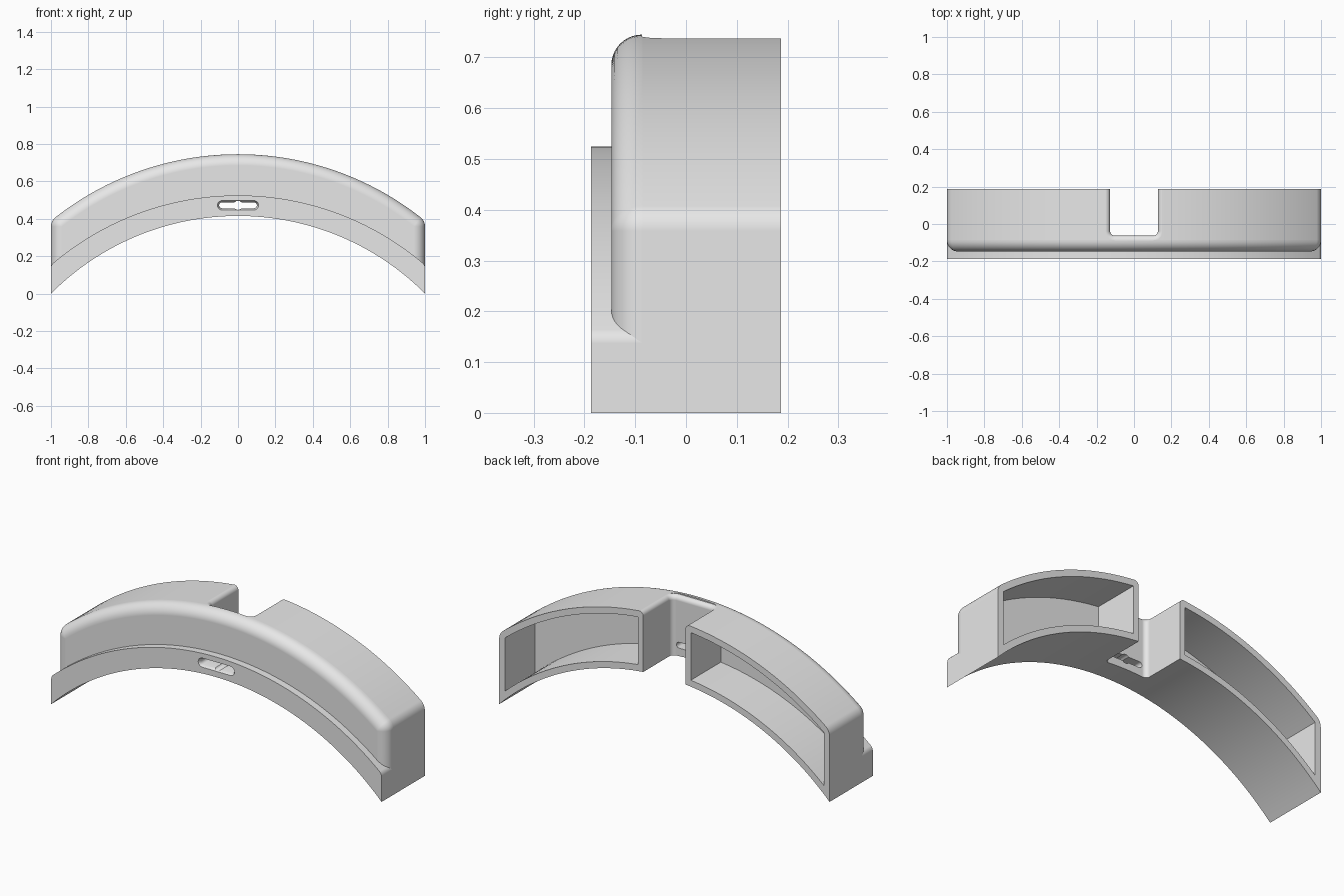
import bpy, bmesh
from math import sin, cos, pi, sqrt, atan2

if "Cube" in bpy.data.objects:
    bpy.data.objects.remove(bpy.data.objects["Cube"])

# Material
grey = bpy.data.materials.new("plain grey")
grey.use_nodes = True
grey.diffuse_color = (0.8, 0.8, 0.8, 1)
grey.node_tree.nodes["Principled BSDF"].inputs["Base Color"].default_value = (0.8, 0.8, 0.8, 1)

# Arcs as (centre height, radius)
UNDER = (-0.997, 1.412)
LIP_TOP = (-1.005, 1.53)
CROWN = (-0.835, 1.58)
ROUND = 0.06


def steps(a, b, n):
    return [a + (b - a) * i / n for i in range(n + 1)]


def arc_z(arc, x, grow=0):
    return arc[0] + sqrt((arc[1] + grow) ** 2 - x * x)


def loft(name, rings):
    """Skin a list of equal-length closed rings and cap both ends."""
    bm = bmesh.new()
    loops = [[bm.verts.new(p) for p in ring] for ring in rings]
    n = len(loops[0])
    for a, b in zip(loops, loops[1:]):
        for i in range(n):
            j = (i + 1) % n
            bm.faces.new((a[i], a[j], b[j], b[i]))
    bm.faces.new(loops[0][::-1])
    bm.faces.new(loops[-1])
    bmesh.ops.recalc_face_normals(bm, faces=bm.faces)
    mesh = bpy.data.meshes.new(name)
    bm.to_mesh(mesh)
    bm.free()
    mesh.materials.append(grey)
    obj = bpy.data.objects.new(name, mesh)
    bpy.context.collection.objects.link(obj)
    return obj


def arch(y, top, inset, corner, lift=0):
    """Arch outline with upright ends and rounded upper corners."""
    half, radius, r = 1 - inset, top[1] - inset, corner - inset
    cx = half - r
    cz = top[0] + sqrt((radius - r) ** 2 - cx * cx)
    lean = atan2(cz - top[0], cx)
    pts = [(x, y, arc_z(UNDER, x, lift)) for x in steps(-half, half, 64)]
    pts += [(cx + r * cos(a), y, cz + r * sin(a)) for a in steps(0, lean, 8)]
    pts += [(radius * cos(a), y, top[0] + radius * sin(a))
            for a in steps(lean, pi - lean, 64)[1:-1]]
    pts += [(-cx + r * cos(a), y, cz + r * sin(a)) for a in steps(pi - lean, pi, 8)]
    return pts


def pocket(y, side):
    """Outline of the hollow in one half."""
    wall = 0.035
    xs = steps(side * 0.16, side * 0.965, 32)
    return ([(x, y, arc_z(UNDER, x, wall)) for x in xs]
            + [(x, y, arc_z(CROWN, x, -wall)) for x in xs[::-1]])


def notch(z, flare):
    """Plan outline of the notch with rounded inner corners."""
    r = 0.025 + flare
    pts = [(0.128 + flare, 0.3, z), (-0.128 - flare, 0.3, z)]
    for cx, start in ((-0.103, pi), (0.103, 1.5 * pi)):
        pts += [(cx + r * cos(a), -0.037 + r * sin(a), z)
                for a in steps(start, start + pi / 2, 8)]
    return pts


def slot(y, half, r):
    """Lengthwise slot outline; half = 0 gives a circle."""
    pts = []
    for sx, start in ((1, -pi / 2), (-1, pi / 2)):
        pts += [(sx * half + r * cos(a), y, 0.472 + r * sin(a))
                for a in steps(start, start + pi, 12)[:24 if half else 12]]
    return pts


def cut(obj, cutters):
    bpy.context.view_layer.objects.active = obj
    for cutter in cutters:
        mod = obj.modifiers.new("cut", "BOOLEAN")
        mod.object, mod.operation, mod.solver = cutter, "DIFFERENCE", "EXACT"
        bpy.ops.object.modifier_apply(modifier=mod.name)


# Main body with a rounded front edge
front = -0.147
rings = [arch(front + ROUND * (1 - sin(t)), CROWN, ROUND * (1 - cos(t)), ROUND + 0.002, 0.05)
         for t in steps(pi / 2, 0, 10)]
rings += [arch(y, CROWN, 0, ROUND + 0.002) for y in (-0.085, 0.187)]
body = loft("arched_body", rings)

# Front lip
lip = loft("front_lip", [arch(y, LIP_TOP, 0, 0.035) for y in (-0.187, -0.085)])

# Cutters: notch, hollows and slot
soft = 0.025
notch_rings = [notch(0.2, 0)]
notch_rings += [notch(0.713 + soft * sin(t), soft * (1 - cos(t))) for t in steps(0, pi / 2, 8)]
notch_rings += [notch(0.9, soft)]
notch_cutter = loft("notch_cutter", notch_rings)
hollows = [loft("hollow_cutter", [pocket(y, s) for y in (-0.072, 0.3)]) for s in (-1, 1)]
slots = [
    loft("slot_cutter", [slot(y, 0.085, r) for y, r in
                         ((-0.2, 0.025), (-0.187, 0.025), (-0.17, 0.016), (0, 0.016))]),
    loft("slot_hole_cutter", [slot(y, 0, 0.024) for y in (-0.21, 0.01)]),
]
cut(body, [notch_cutter] + hollows + slots)
cut(lip, slots)
for cutter in [notch_cutter] + hollows + slots:
    bpy.data.objects.remove(cutter)

# Smooth shading with crisp edges
for obj in (body, lip):
    bpy.ops.object.select_all(action="DESELECT")
    obj.select_set(True)
    bpy.context.view_layer.objects.active = obj
    bpy.ops.object.shade_smooth_by_angle(angle=0.6)
    weighted = obj.modifiers.new("even_normals", "WEIGHTED_NORMAL")
    weighted.keep_sharp = True
